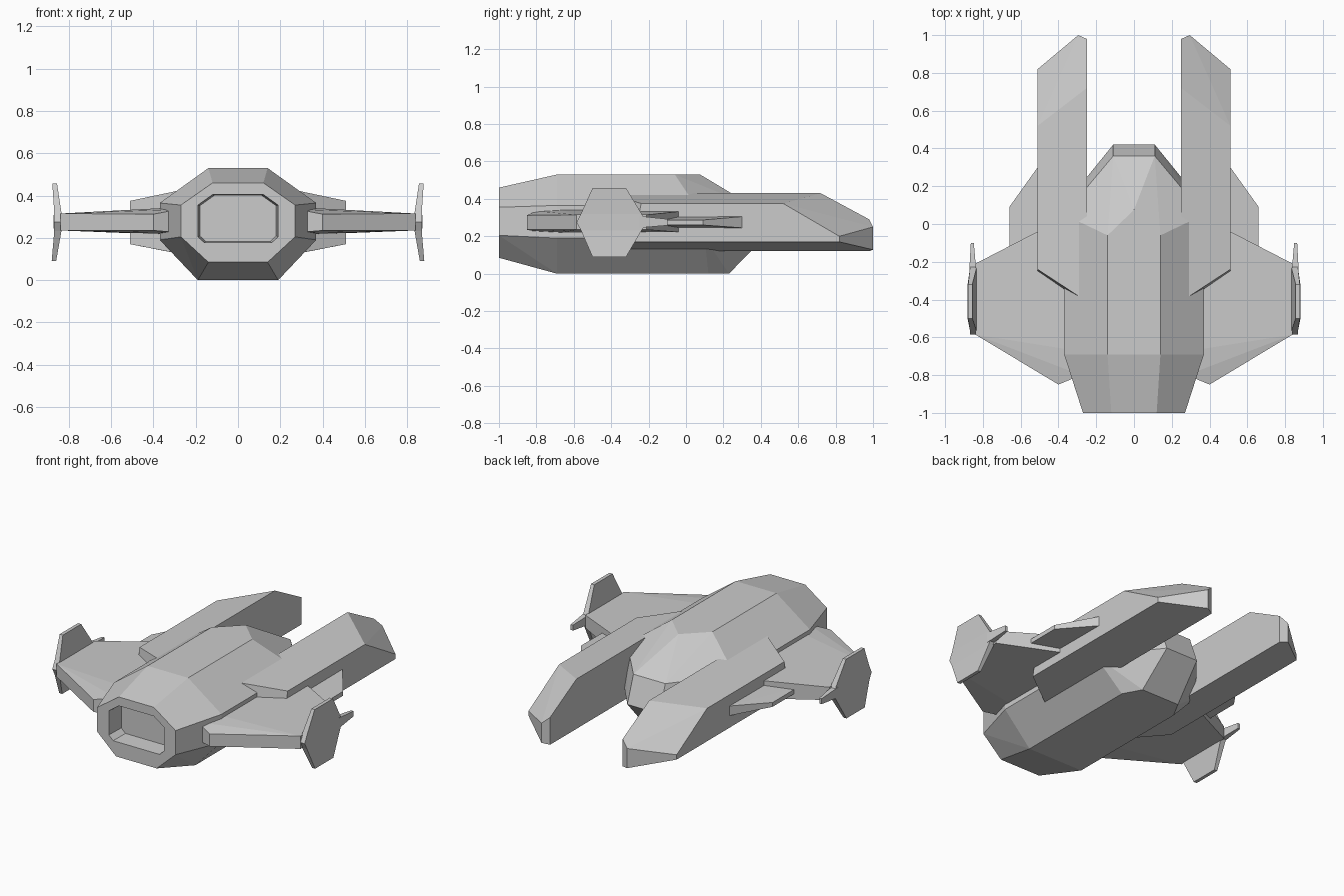
import bpy, bmesh
from math import radians

if "Cube" in bpy.data.objects:
    bpy.data.objects.remove(bpy.data.objects["Cube"])


def convex_part(name, pieces, mirror=True):
    """Object made of one or more convex solids, each given by its corner points."""
    bm = bmesh.new()
    for pts in pieces:
        sub = bmesh.new()
        for p in pts:
            sub.verts.new(p)
        bmesh.ops.convex_hull(sub, input=sub.verts[:])
        loose = [v for v in sub.verts if not v.link_faces]
        bmesh.ops.delete(sub, geom=loose, context='VERTS')
        bmesh.ops.dissolve_limit(sub, angle_limit=radians(1),
                                 verts=sub.verts[:], edges=sub.edges[:])
        bmesh.ops.recalc_face_normals(sub, faces=sub.faces[:])
        tmp = bpy.data.meshes.new("tmp")
        sub.to_mesh(tmp)
        sub.free()
        bm.from_mesh(tmp)
        bpy.data.meshes.remove(tmp)
    mesh = bpy.data.meshes.new(name)
    bm.to_mesh(mesh)
    bm.free()
    ob = bpy.data.objects.new(name, mesh)
    bpy.context.collection.objects.link(ob)
    if mirror:
        mod = ob.modifiers.new("mirror", 'MIRROR')
        mod.use_mirror_merge = False
    return ob


def both(pts):
    """Points plus their mirror images across x = 0."""
    return pts + [(-x, y, z) for x, y, z in pts if x > 0]


def slab(plan):
    """Corners of a plate from (x, y, low z, high z) plan points."""
    return [(x, y, z) for x, y, lo, hi in plan for z in (lo, hi)]


# Central hull: faceted octagonal body
hull = convex_part("hull", [both([
    (.12, -1, .46), (.27, -1, .355), (.27, -1, .205), (.14, -1, .085),
    (.14, -.69, .53), (.37, -.69, .365), (.37, -.69, .19), (.19, -.69, 0),
    (.14, -.06, .53), (0, .075, .53), (.37, .05, .365), (.37, .1, .19),
    (.19, .12, 0), (.13, .23, 0), (.11, .36, .36), (.11, .42, .195)])], mirror=False)

# Nose opening recessed into the hull
def opening(y, s):
    return both([(x * s, y, .29 + (z - .29) * s) for x, z in
                 ((.12, .405), (.19, .355), (.19, .205), (.16, .177))])

cutter = convex_part("nose_opening_cutter", [opening(-1.1, 1.04) + opening(-.89, .95)], mirror=False)
cutter.hide_render = True
cutter.hide_viewport = True
cut = hull.modifiers.new("nose_opening", 'BOOLEAN')
cut.operation = 'DIFFERENCE'
cut.solver = 'EXACT'
cut.object = cutter

# Long side pods with sloped rear ends
convex_part("side_pod", [[
    (.25, -.41, .43), (.51, -.24, .375), (.25, -.45, .12), (.51, -.28, .17),
    (.25, .72, .43), (.51, .52, .375),
    (.25, .98, .29), (.295, 1, .25), (.51, .82, .2),
    (.25, .98, .12), (.295, 1, .128), (.51, .82, .17)]])

# Main wings
convex_part("wing", [slab([
    (.28, -.80, .225, .335), (.40, -.85, .235, .312), (.84, -.585, .235, .315),
    (.84, -.21, .235, .315), (.51, -.04, .222, .332), (.28, .06, .215, .345),
    (.37, -.66, .22, .34)])])

# Small rear winglets
convex_part("rear_winglet", [slab([
    (.48, -.25, .245, .305), (.48, .30, .245, .305), (.51, .30, .245, .305),
    (.66, .09, .26, .287), (.66, -.15, .26, .287)])])

# Wing tip fins: upper, middle and lower plates plus a rear spur
def fin_row(z, y0, y1, x0, x1):
    return [(x, y, z) for x in (x0, x1) for y in (y0, y1)]

top = fin_row(.457, -.5, -.32, .856, .878)
upper = fin_row(.32, -.562, -.237, .835, .869)
lower = fin_row(.232, -.562, -.237, .835, .869)
bottom = fin_row(.09, -.5, -.32, .86, .881)
middle = upper + lower + fin_row(.275, -.585, -.21, .835, .869)
spur = slab([(.835, -.25, .245, .308), (.872, -.25, .245, .308),
             (.848, -.1, .258, .292), (.864, -.1, .258, .292)])
convex_part("wing_tip_fin", [top + upper, middle, lower + bottom, spur])
